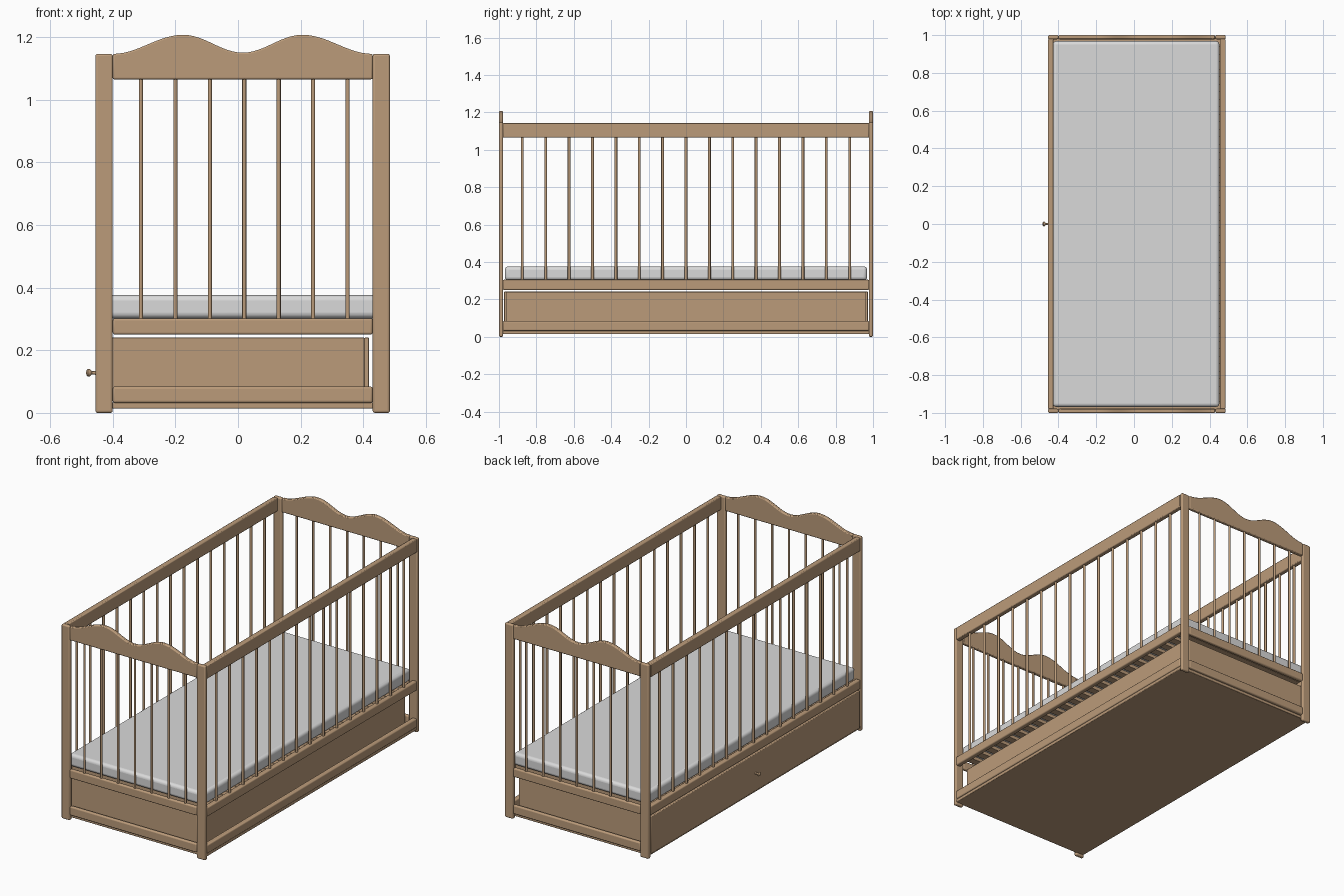
import bpy, bmesh, math
from mathutils import Vector

if "Cube" in bpy.data.objects:
    bpy.data.objects.remove(bpy.data.objects["Cube"])


def material(name, rgb):
    m = bpy.data.materials.new(name)
    m.diffuse_color = (*rgb, 1)
    m.use_nodes = True
    m.node_tree.nodes["Principled BSDF"].inputs["Base Color"].default_value = m.diffuse_color
    return m


wood = material("light wood", (0.50, 0.33, 0.195))
white = material("mattress white", (0.70, 0.70, 0.70))


def finish(bm, name, mat, bevel=0.0, seg=2):
    bmesh.ops.recalc_face_normals(bm, faces=bm.faces)
    me = bpy.data.meshes.new(name)
    bm.to_mesh(me)
    bm.free()
    ob = bpy.data.objects.new(name, me)
    bpy.context.collection.objects.link(ob)
    me.materials.append(mat)
    if bevel:
        b = ob.modifiers.new("rounding", "BEVEL")
        b.width, b.segments, b.limit_method = bevel, seg, "ANGLE"
    bpy.ops.object.select_all(action="DESELECT")
    ob.select_set(True)
    bpy.context.view_layer.objects.active = ob
    bpy.ops.object.shade_smooth_by_angle(angle=math.radians(40))
    return ob


def box(name, x, y, z, mat=wood, bevel=0.004, seg=2):
    bm = bmesh.new()
    bmesh.ops.create_cube(bm, size=1)
    for v in bm.verts:
        v.co = Vector([(r[0] + r[1]) / 2 + c * (r[1] - r[0])
                       for c, r in zip(v.co, (x, y, z))])
    return finish(bm, name, mat, bevel, seg)


def span(s, a, b):
    return tuple(sorted((s * a, s * b)))


def bar(name, x, y, r=0.0065):
    bm = bmesh.new()
    bmesh.ops.create_cone(bm, cap_ends=True, segments=12, radius1=r, radius2=r, depth=0.79)
    bmesh.ops.translate(bm, verts=bm.verts, vec=(x, y, 0.685))
    finish(bm, name, wood)


CX = 0.015                       # centre of the bed frame in x
L, R = -0.455, 0.485             # outer faces of the frame
IL, IR = -0.40, 0.43             # inner faces of the posts


def wave(x):
    u = abs(x - CX)
    if u < 0.19:
        return 1.15 + 0.057 * (1 - math.cos(math.pi * u / 0.19)) / 2
    return 1.146 + 0.061 * (1 + math.cos(math.pi * (u - 0.19) / 0.225)) / 2


for s, end in ((-1, "front"), (1, "back")):
    y = span(s, 0.978, 1.0)
    # corner posts
    box(end + "_left_post", (L, IL), y, (0, 1.146), bevel=0.007, seg=3)
    box(end + "_right_post", (IR, R), y, (0, 1.146), bevel=0.007, seg=3)
    # wavy headboard
    n = 48
    pts = [(IR, 1.065), (IL, 1.065)]
    for i in range(n + 1):
        x = IL + (IR - IL) * i / n
        pts.append((x, wave(x)))
    bm = bmesh.new()
    f = bm.faces.new([bm.verts.new((px, y[0], pz)) for px, pz in pts])
    ext = bmesh.ops.extrude_face_region(bm, geom=[f])
    bmesh.ops.translate(bm, vec=(0, y[1] - y[0], 0),
                        verts=[g for g in ext["geom"] if isinstance(g, bmesh.types.BMVert)])
    finish(bm, end + "_headboard", wood, 0.005, 2)
    # end rails and bars
    box(end + "_mattress_rail", (IL, IR), y, (0.25, 0.302), bevel=0.007, seg=3)
    box(end + "_lower_rail", (IL, IR), y, (0.032, 0.084), bevel=0.007, seg=3)
    for i in range(7):
        bar(end + "_bar", -0.31 + 0.11 * i, s * 0.989)

# long sides
for side, x in (("left", (L, L + 0.03)), ("right", (R - 0.03, R))):
    y = (-0.979, 0.979)
    box(side + "_top_rail", x, y, (1.065, 1.144), bevel=0.005)
    box(side + "_mattress_rail", x, y, (0.25, 0.305), bevel=0.007, seg=3)
    for i in range(15):
        bar(side + "_bar", sum(x) / 2, -0.875 + 0.125 * i, 0.0075)
box("right_lower_rail", (R - 0.03, R), (-0.979, 0.979), (0.032, 0.084), bevel=0.007, seg=3)

# slats and base board
for i in range(24):
    y = -0.92 + 1.84 * i / 23
    box("slat", (L + 0.02, R - 0.02), (y - 0.022, y + 0.022), (0.278, 0.298), bevel=0)
box("base_board", (L + 0.005, R - 0.005), (-0.985, 0.985), (0.014, 0.033), bevel=0.003)

# drawer
box("drawer_front", (L, L + 0.02), (-0.972, 0.972), (0.022, 0.243), bevel=0.004)
box("drawer_back", (0.403, 0.418), (-0.963, 0.963), (0.038, 0.24), bevel=0.002)
for s, end in ((-1, "front"), (1, "back")):
    box("drawer_" + end + "_side", (L + 0.02, 0.404), span(s, 0.948, 0.963), (0.038, 0.24), bevel=0.002)
box("drawer_bottom", (L + 0.02, 0.404), (-0.95, 0.95), (0.038, 0.048), bevel=0)

# turned drawer knob (radius, x) profile spun round the x axis
prof = [(0, -0.485), (0.007, -0.484), (0.012, -0.479), (0.012, -0.474),
        (0.008, -0.469), (0.005, -0.466), (0.005, -0.459), (0.008, -0.452)]
bm = bmesh.new()
vs = [bm.verts.new((x, 0, 0.128 + r)) for r, x in prof]
es = [bm.edges.new(p) for p in zip(vs, vs[1:])]
bmesh.ops.spin(bm, geom=vs + es, cent=(0, 0, 0.128), axis=(1, 0, 0),
               angle=math.tau, steps=20, use_merge=True)
bmesh.ops.remove_doubles(bm, verts=bm.verts, dist=1e-5)
finish(bm, "drawer_knob", wood)

# mattress
box("mattress", (-0.43, 0.452), (-0.968, 0.968), (0.302, 0.376), white, bevel=0.018, seg=4)
